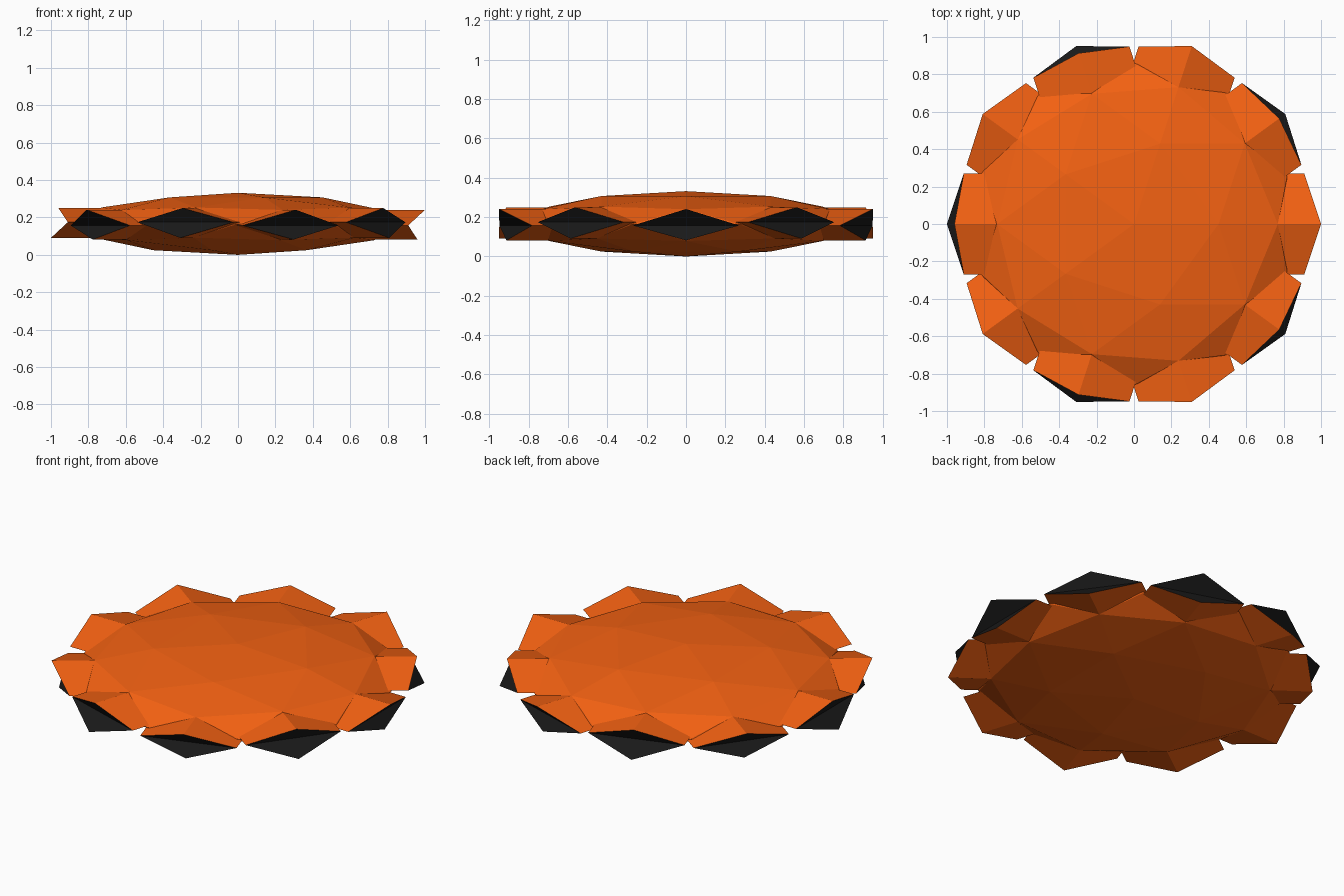
import bpy, bmesh, math
from mathutils import Matrix

if "Cube" in bpy.data.objects:
    bpy.data.objects.remove(bpy.data.objects["Cube"])

MID = 0.166  # height of the disc's middle plane


def material(name, rgb):
    m = bpy.data.materials.new(name)
    m.diffuse_color = (*rgb, 1)
    m.use_nodes = True
    m.node_tree.nodes["Principled BSDF"].inputs["Base Color"].default_value = m.diffuse_color
    return m


orange = material("orange", (0.9, 0.12, 0.006))
black = material("black", (0.01, 0.01, 0.01))


def make_object(name, bm, mats):
    bmesh.ops.recalc_face_normals(bm, faces=bm.faces)
    me = bpy.data.meshes.new(name)
    bm.to_mesh(me)
    bm.free()
    for m in mats:
        me.materials.append(m)
    ob = bpy.data.objects.new(name, me)
    bpy.context.collection.objects.link(ob)
    return ob


# Body: low-poly sphere squashed to a flat disc
bm = bmesh.new()
bmesh.ops.create_icosphere(bm, subdivisions=2, radius=1)
bmesh.ops.transform(bm, verts=bm.verts, matrix=Matrix.Translation((0, 0, MID))
                    @ Matrix.Diagonal((0.86, 0.86, MID, 1)))
make_object("disc_body", bm, [orange])


# Rim piece: diamond prism pointing outwards, with a black notched end
def rim_piece(index):
    bm = bmesh.new()
    section = [(0, 0.075, 1.0), (0.27, -0.0085, 0.91),
               (0, -0.084, 0.96), (-0.27, -0.0085, 0.91)]
    outer = [bm.verts.new((r, y, z)) for y, z, r in section]
    inner = [bm.verts.new((0.62, y, z)) for y, z, r in section]
    for i in range(4):
        j = (i + 1) % 4
        bm.faces.new((outer[i], outer[j], inner[j], inner[i]))
    bm.faces.new(inner)
    top, left, bottom, right = outer
    for tri in ((top, left, right), (bottom, left, right)):
        bm.faces.new(tri).material_index = 1
    # every second piece is upside down
    flip = -1 if index % 2 else 1
    bmesh.ops.transform(bm, verts=bm.verts, matrix=Matrix.Translation((0, 0, MID))
                        @ Matrix.Rotation(math.radians(36 * index), 4, 'Z')
                        @ Matrix.Diagonal((1, 1, flip, 1)))
    make_object(f"rim_piece_{index + 1}", bm, [orange, black])


for k in range(10):
    rim_piece(k)
